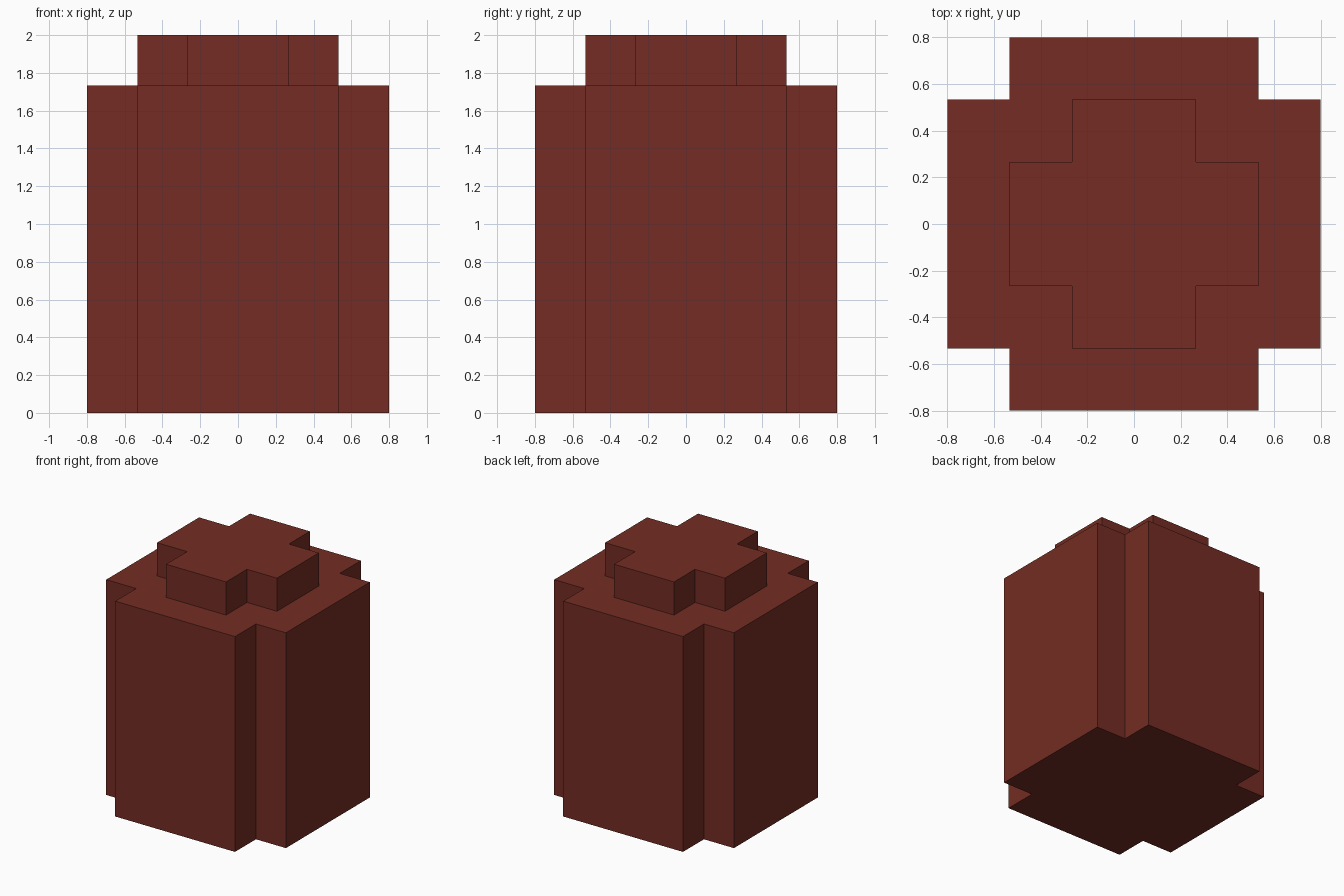
import bpy
import bmesh

if "Cube" in bpy.data.objects:
    bpy.data.objects.remove(bpy.data.objects["Cube"])

U = 4 / 15  # grid step shared by every part

red = bpy.data.materials.new("dark_brick_red")
red.diffuse_color = (0.174, 0.0255, 0.017, 1)
red.use_nodes = True
red.node_tree.nodes["Principled BSDF"].inputs["Base Color"].default_value = red.diffuse_color


def cross_prism(name, outer, inner, z0, z1):
    """Extrude a plus-shaped outline from z0 up to z1."""
    quarter = [(outer, -inner), (outer, inner), (inner, inner)]
    outline = []
    for _ in range(4):
        outline += quarter
        quarter = [(-y, x) for x, y in quarter]
    bm = bmesh.new()
    base = bm.faces.new([bm.verts.new((x, y, z0)) for x, y in outline])
    top = bmesh.ops.extrude_face_region(bm, geom=[base], use_keep_orig=True)
    verts = [g for g in top["geom"] if isinstance(g, bmesh.types.BMVert)]
    bmesh.ops.translate(bm, verts=verts, vec=(0, 0, z1 - z0))
    bmesh.ops.recalc_face_normals(bm, faces=bm.faces)
    mesh = bpy.data.meshes.new(name)
    bm.to_mesh(mesh)
    bm.free()
    mesh.materials.append(red)
    obj = bpy.data.objects.new(name, mesh)
    bpy.context.collection.objects.link(obj)
    return obj


# Tall body with notched corners
cross_prism("body", 3 * U, 2 * U, 0, 6.5 * U)
# Smaller raised cap on top
cross_prism("cap", 2 * U, U, 6.5 * U, 7.5 * U)
